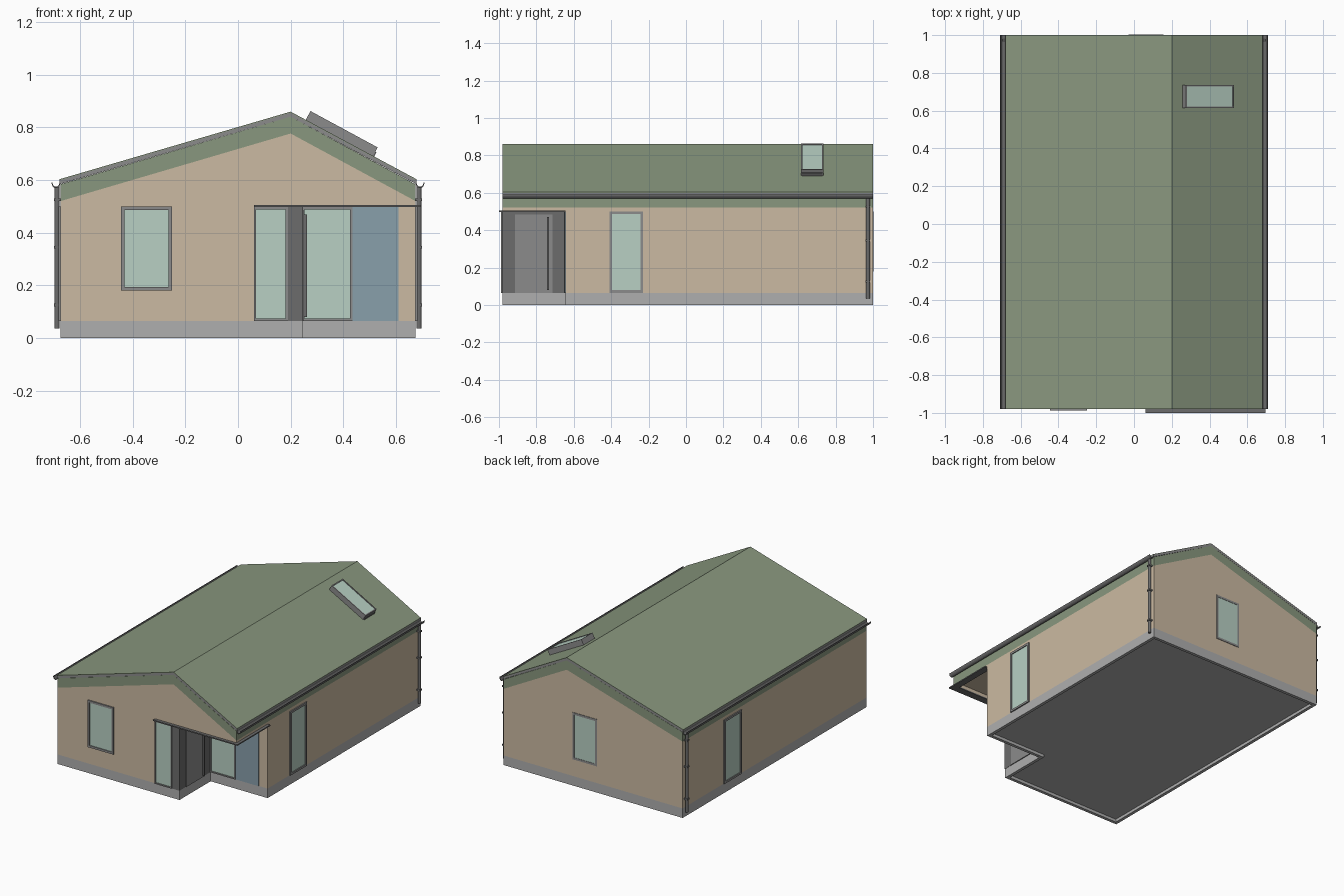
import bpy, bmesh, math
from mathutils import Vector, Matrix

if "Cube" in bpy.data.objects:
    bpy.data.objects.remove(bpy.data.objects["Cube"])


def mat(name, r, g, b):
    m = bpy.data.materials.new(name)
    m.diffuse_color = (r, g, b, 1)
    m.use_nodes = True
    m.node_tree.nodes["Principled BSDF"].inputs["Base Color"].default_value = m.diffuse_color
    return m


ROOF = mat("roof_green", 0.25, 0.31, 0.21)
WALL = mat("wall_tan", 0.60, 0.49, 0.36)
STONE = mat("plinth_grey", 0.43, 0.43, 0.43)
FRAME = mat("frame_grey", 0.26, 0.26, 0.26)
DARK = mat("dark_grey", 0.15, 0.15, 0.15)
GLASS = mat("glass", 0.48, 0.63, 0.55)
BLUE = mat("blue_panel", 0.25, 0.35, 0.41)


def finish(name, bm, *mats):
    bmesh.ops.recalc_face_normals(bm, faces=bm.faces)
    me = bpy.data.meshes.new(name)
    bm.to_mesh(me)
    bm.free()
    for m in mats:
        me.materials.append(m)
    ob = bpy.data.objects.new(name, me)
    bpy.context.collection.objects.link(ob)
    return ob


def box_bm(x0, x1, y0, y1, z0, z1):
    bm = bmesh.new()
    size = Matrix.Diagonal((x1 - x0, y1 - y0, z1 - z0, 1))
    mid = Matrix.Translation(((x0 + x1) / 2, (y0 + y1) / 2, (z0 + z1) / 2))
    bmesh.ops.create_cube(bm, size=1, matrix=mid @ size)
    return bm


def box(name, m, *bounds):
    return finish(name, box_bm(*bounds), m)


def extrude_bm(points, vec):
    bm = bmesh.new()
    f = bm.faces.new([bm.verts.new(p) for p in points])
    ext = bmesh.ops.extrude_face_region(bm, geom=[f], use_keep_orig=True)
    bmesh.ops.translate(bm, vec=vec, verts=[v for v in ext["geom"] if isinstance(v, bmesh.types.BMVert)])
    bmesh.ops.recalc_face_normals(bm, faces=bm.faces)
    return bm


def prism(name, m, profile, y0=-0.98, y1=1.0):
    return finish(name, extrude_bm([(x, y0, z) for x, z in profile], (0, y1 - y0, 0)), m)


def window(name, normal, bounds, rim=0.02, sink=0.006):
    """Box whose outer face is inset into a frame with a sunken pane."""
    bm = box_bm(*bounds)
    n = Vector(normal)
    bm.normal_update()
    pane = max(bm.faces, key=lambda f: f.normal.dot(n))
    bmesh.ops.inset_region(bm, faces=[pane], thickness=rim)
    ext = bmesh.ops.extrude_discrete_faces(bm, faces=[pane])["faces"][0]
    bmesh.ops.translate(bm, vec=-n * sink, verts=ext.verts)
    ext.material_index = 1
    return finish(name, bm, FRAME, GLASS)


HW, RX, Y0, Y1 = 0.675, 0.2, -0.98, 1.0     # half width, ridge x, house ends
PX, PY, BASE, HEAD = 0.245, -0.645, 0.065, 0.5  # porch corner, plinth top, opening top

# plinth with the porch notch, hollowed a little underneath
plan = [(-HW, Y0), (PX, Y0), (PX, PY), (HW, PY), (HW, Y1), (-HW, Y1)]
bm = extrude_bm([(x, y, 0) for x, y in plan], (0, 0, BASE))
bottom = min(bm.faces, key=lambda f: f.calc_center_median().z)
bmesh.ops.inset_region(bm, faces=[bottom], thickness=0.03)
ext = bmesh.ops.extrude_discrete_faces(bm, faces=[bottom])["faces"][0]
bmesh.ops.translate(bm, vec=(0, 0, 0.02), verts=ext.verts)
finish("plinth", bm, STONE)

# gabled wall block with the porch cut from its corner
walls = prism("walls", WALL, [(-HW, BASE), (HW, BASE), (HW, 0.52), (RX, 0.777), (-HW, 0.52)])
for name, b in (("porch_cutter", (PX, 0.9, -1.2, PY, -0.1, HEAD)),
                ("porch_ceiling_cutter", (PX + 0.005, 0.65, -0.955, PY - 0.005, 0.4, 0.53))):
    cutter = box(name, WALL, *b)
    cutter.hide_render = True
    cutter.display_type = 'WIRE'
    mod = walls.modifiers.new(name, 'BOOLEAN')
    mod.operation = 'DIFFERENCE'
    mod.object = cutter


# roof layers: deep green edge, grey verge, green covering
def roof(name, m, lo, hi, e=0.0):
    w = HW + e
    prism(name, m, [(-w, 0.52 + lo), (RX, 0.777 + lo), (w, 0.52 + lo),
                    (w, 0.52 + hi), (RX, 0.777 + hi), (-w, 0.52 + hi)])


roof("roof_edge", ROOF, 0.0, 0.064)
roof("roof_verge", FRAME, 0.064, 0.079, 0.004)
roof("roof_cover", ROOF, 0.079, 0.083, 0.004)

# gutters and downpipes on both eaves
arc = [math.pi + math.pi * i / 8 for i in range(9)]
for side, s in (("left", -1), ("right", 1)):
    profile = [(s * 0.692 + r * math.cos(a), 0.591 + 1.3 * r * math.sin(a))
               for r, seq in ((0.017, arc), (0.013, arc[::-1])) for a in seq]
    prism(side + "_gutter", DARK, profile)
    bm = bmesh.new()
    bmesh.ops.create_cone(bm, cap_ends=True, segments=12, radius1=0.01, radius2=0.01, depth=0.54,
                          matrix=Matrix.Translation((s * 0.688, 0.973, 0.305)))
    pipe = finish(side + "_downpipe", bm, DARK)
    for p in pipe.data.polygons:
        p.use_smooth = len(p.vertices) == 4
    for i, z in enumerate((0.12, 0.34, 0.52)):
        box(f"{side}_pipe_bracket_{i}", DARK, *sorted((s * 0.673, s * 0.7)), 0.961, 0.985, z, z + 0.01)

# windows on the four sides and in the porch
t = 0.008
window("front_window", (0, -1, 0), (-0.445, -0.25, Y0 - t, Y0 + 0.02, 0.18, HEAD))
window("front_tall_window", (0, -1, 0), (0.06, 0.19, Y0 - t, Y0 + 0.02, BASE, 0.497), 0.012)
window("porch_window", (0, -1, 0), (PX, 0.435, PY - t, PY + 0.02, BASE, 0.497), 0.012)
window("right_window", (1, 0, 0), (HW - 0.02, HW + t, -0.41, -0.23, BASE, HEAD))
window("left_window", (-1, 0, 0), (-HW - t, -HW + 0.02, 0.37, 0.56, BASE, HEAD))
window("back_window", (0, 1, 0), (-0.03, 0.155, Y1 - 0.02, Y1 + 0.003, 0.18, HEAD), 0.02, 0.002)

# porch cladding, door and handle
box("porch_blue_panel", BLUE, 0.435, 0.61, PY - 0.004, PY + 0.02, BASE, 0.497)
box("porch_corner_cladding", DARK, 0.19, PX + 0.002, Y0 - 0.004, Y0 + 0.03, BASE, 0.497)
box("porch_side_cladding", DARK, PX - 0.02, PX + 0.002, Y0, PY, BASE, 0.497)
box("door", FRAME, PX - 0.02, PX + 0.006, -0.915, -0.715, BASE, 0.485)
box("door_handle", DARK, PX + 0.004, PX + 0.018, -0.742, -0.732, 0.08, 0.47)

# thin trim wrapping the porch head
box("porch_front_trim", DARK, 0.06, 0.695, -1.0, -0.95, 0.497, 0.505)
box("porch_side_trim", DARK, 0.65, 0.695, -0.95, PY, 0.497, 0.505)

# skylight lying on the right slope
slope = math.atan2(0.257, HW - RX)
sky = window("skylight", (0, 0, 1), (-0.145, 0.145, -0.06, 0.06, -0.01, 0.038), 0.01, 0.004)
cx = 0.385
sky.location = (cx, 0.675, 0.86 - (cx - RX) * math.tan(slope))
sky.rotation_euler = (0, slope, 0)
box_step = box("skylight_flashing", DARK, -0.14, 0.15, -0.055, 0.055, -0.01, 0.02)
box_step.location, box_step.rotation_euler = sky.location, sky.rotation_euler
